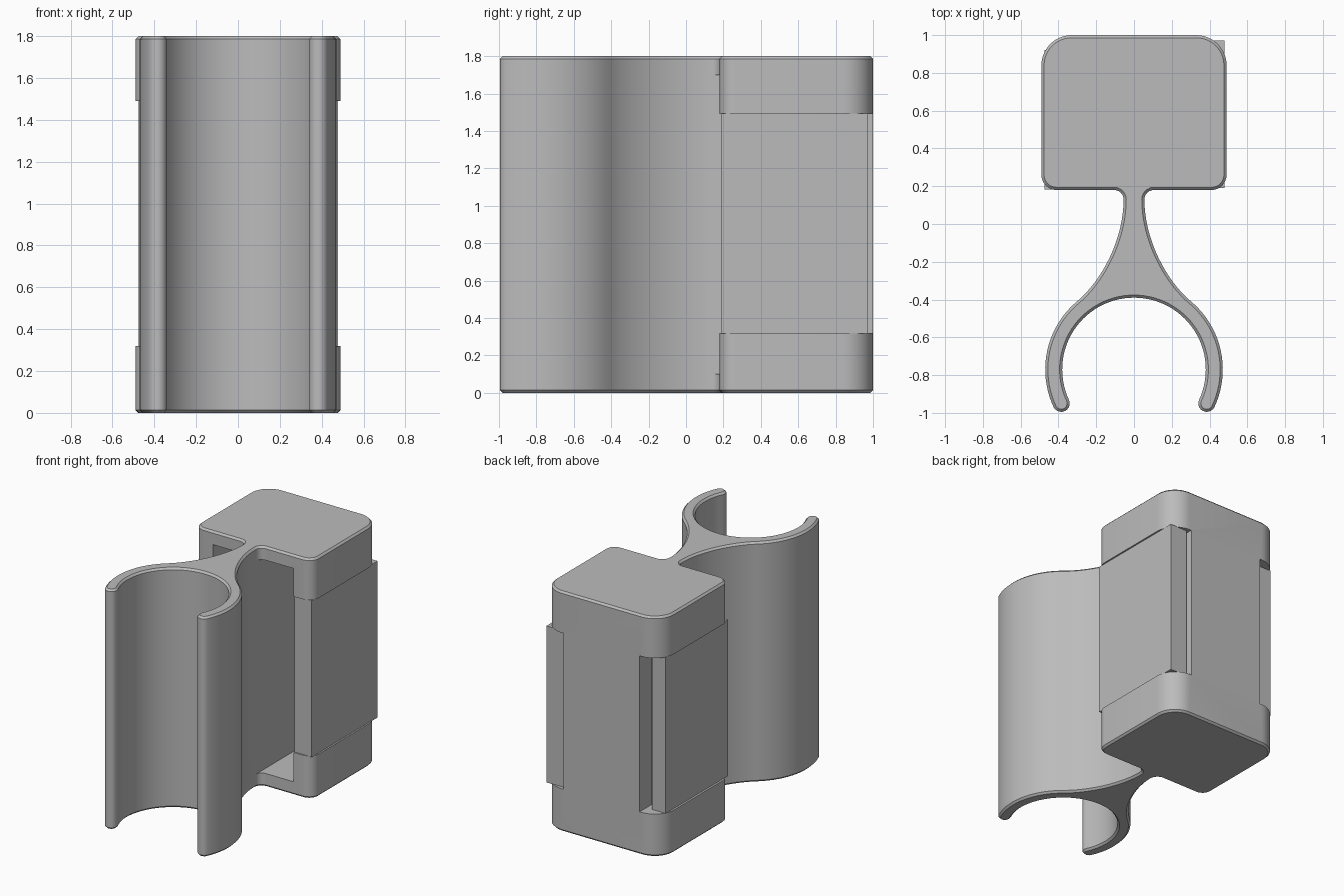
import bpy, bmesh, math

if "Cube" in bpy.data.objects:
    bpy.data.objects.remove(bpy.data.objects["Cube"])

grey = bpy.data.materials.new("plain grey")
grey.diffuse_color = (0.5, 0.5, 0.5, 1)
grey.use_nodes = True
grey.node_tree.nodes["Principled BSDF"].inputs["Base Color"].default_value = grey.diffuse_color
H = 1.8


def finish(bm, name):
    bmesh.ops.recalc_face_normals(bm, faces=bm.faces)
    mesh = bpy.data.meshes.new(name)
    bm.to_mesh(mesh)
    bm.free()
    mesh.materials.append(grey)
    ob = bpy.data.objects.new(name, mesh)
    bpy.context.collection.objects.link(ob)
    return ob


def block(name, x0, x1, y0, y1, z0, z1):
    bm = bmesh.new()
    bmesh.ops.create_cube(bm, size=1)
    for v in bm.verts:
        v.co = ((x0 + x1) / 2 + v.co.x * (x1 - x0),
                (y0 + y1) / 2 + v.co.y * (y1 - y0),
                (z0 + z1) / 2 + v.co.z * (z1 - z0))
    return finish(bm, name)


def arc(cx, cy, r, a0, a1, n):
    return [(cx + r * math.cos(math.radians(a0 + (a1 - a0) * i / n)),
             cy + r * math.sin(math.radians(a0 + (a1 - a0) * i / n)))
            for i in range(n + 1)]


def bezier(p0, p1, p2, p3, n):
    return [tuple((1 - t)**3 * a + 3 * t * (1 - t)**2 * b + 3 * t * t * (1 - t) * c + t**3 * d
                  for a, b, c, d in zip(p0, p1, p2, p3))
            for t in [i / n for i in range(n + 1)]]


# Right half of the outline, from inside of the clip to the back of the box
CY, MID, TIP = -0.77, 0.425, -25
tip = (MID * math.cos(math.radians(TIP)), CY + MID * math.sin(math.radians(TIP)))
half = arc(0, CY, 0.38, 90, TIP, 28)                              # clip inside
half += arc(*tip, 0.045, TIP + 180, TIP + 360, 10)[1:-1]          # rounded tip
half += arc(0, CY, 0.47, TIP, 50, 20)                             # clip outside
half += bezier((0.302, -0.41), (0.17, -0.30), (0.055, -0.08), (0.055, 0.13), 16)[1:]  # neck
half += arc(0.105, 0.13, 0.05, 180, 90, 6)[1:]                    # neck fillet
half += arc(0.41, 0.26, 0.08, -90, 0, 8)                          # box front corner
half += arc(0.33, 0.84, 0.16, 0, 90, 12)                          # box back corner
outline = half + [(-x, y) for x, y in reversed(half) if x > 1e-5]

# Holder body: extruded outline with chamfered rims
bm = bmesh.new()
face = bm.faces.new([bm.verts.new((x, y, 0)) for x, y in outline])
ext = bmesh.ops.extrude_face_region(bm, geom=[face], use_keep_orig=True)
for v in ext["geom"]:
    if isinstance(v, bmesh.types.BMVert):
        v.co.z = H
rims = [e for e in bm.edges if abs(e.verts[0].co.z - e.verts[1].co.z) < 1e-5]
bmesh.ops.recalc_face_normals(bm, faces=bm.faces)
bmesh.ops.bevel(bm, geom=rims, offset=0.014, segments=1, affect='EDGES')
body = finish(bm, "holder_body")

# Front pockets beside the web, and the side recesses between the end bands
for s in (-1, 1):
    for x0, x1, y0, y1, z0, z1 in ((0.055, 0.335, 0.13, 0.86, 0.10, 1.70),
                                   (0.315, 0.60, 0.10, 1.10, 0.32, 1.49)):
        a, b = sorted((s * x0, s * x1))
        cutter = block("recess_cutter", a, b, y0, y1, z0, z1)
        cutter.hide_render = True
        mod = body.modifiers.new("recess", 'BOOLEAN')
        mod.operation, mod.solver, mod.object = 'DIFFERENCE', 'EXACT', cutter
        bpy.context.view_layer.objects.active = body
        bpy.ops.object.modifier_apply(modifier=mod.name)
        bpy.data.objects.remove(cutter)

bpy.ops.object.select_all(action='DESELECT')
body.select_set(True)
bpy.context.view_layer.objects.active = body
bpy.ops.object.shade_smooth_by_angle(angle=math.radians(28))

# Flat side plates between the bands
block("right_side_plate", 0.335, 0.478, 0.19, 0.972, 0.318, 1.492)
block("left_side_plate", -0.475, -0.36, 0.182, 0.92, 0.318, 1.492)
